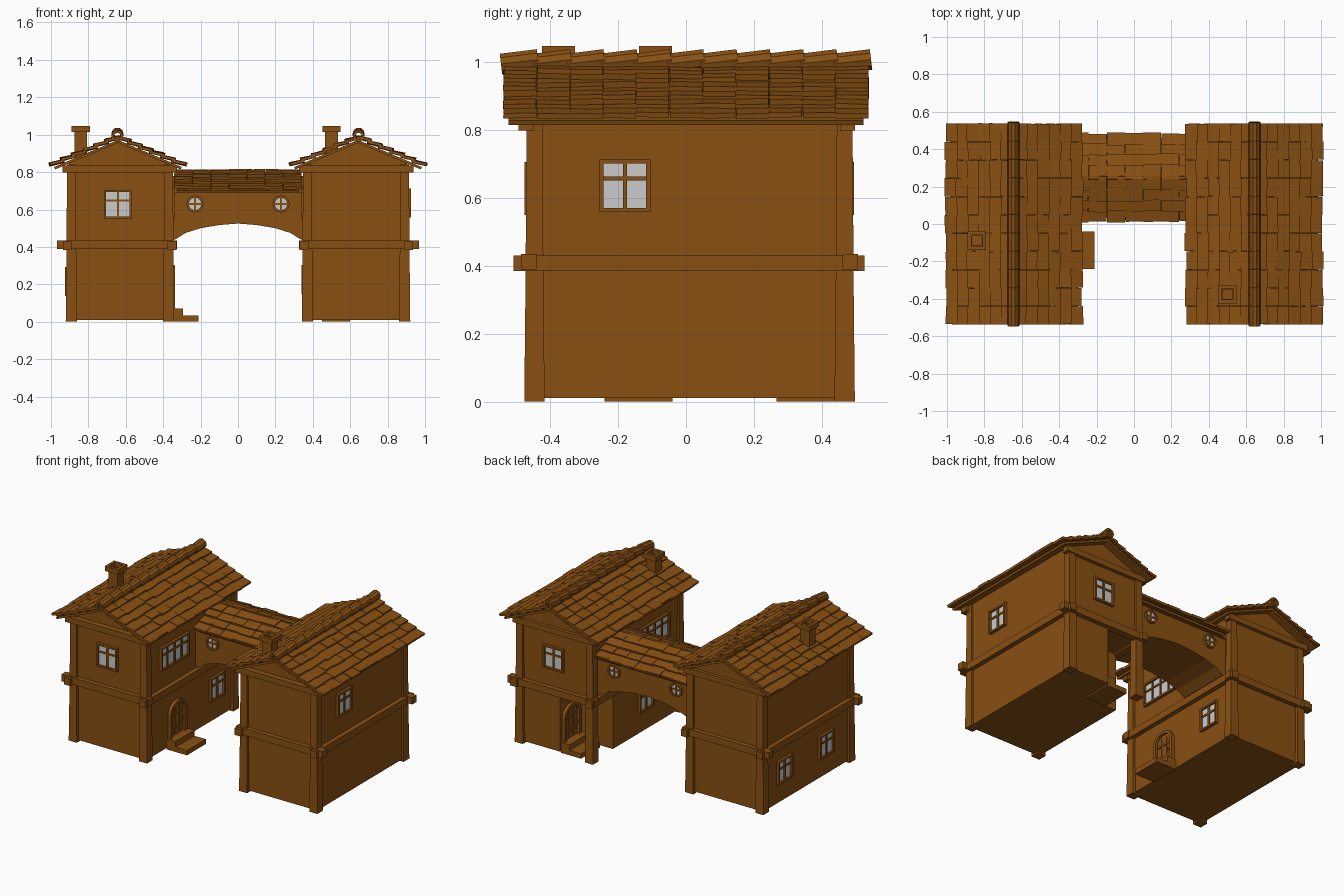
import bpy, bmesh, random
from math import sin, cos, pi, radians, tan
from mathutils import Matrix as Mx, Vector

if "Cube" in bpy.data.objects:
    bpy.data.objects.remove(bpy.data.objects["Cube"])

random.seed(4)
I = Mx.Identity(4)
brown = bpy.data.materials.new("brown")
brown.diffuse_color = (0.25, 0.08, 0.006, 1)
brown.use_nodes = True
brown.node_tree.nodes["Principled BSDF"].inputs["Base Color"].default_value = brown.diffuse_color

def T(x, y, z): return Mx.Translation((x, y, z))
def R(deg, axis): return Mx.Rotation(radians(deg), 4, axis)
FRONT = R(90, 'X')          # profile (x, z), extruded along -y

class Part:
    """Collects simple solids into one named object."""
    def __init__(self):
        self.bm = bmesh.new()

    def box(self, x0, x1, y0, y1, z0, z1, M=I, taper=1.0):
        cx, cy = (x0 + x1) / 2, (y0 + y1) / 2
        g = bmesh.ops.create_cube(self.bm, size=1)
        for v in g['verts']:
            k = taper if v.co.z > 0 else 1
            v.co = M @ Vector((cx + v.co.x * (x1 - x0) * k, cy + v.co.y * (y1 - y0) * k,
                               z0 + (v.co.z + .5) * (z1 - z0)))

    def prism(self, pts, a, b, M=I):
        lo = [self.bm.verts.new(M @ Vector((u, v, a))) for u, v in pts]
        hi = [self.bm.verts.new(M @ Vector((u, v, b))) for u, v in pts]
        self.bm.faces.new(lo)
        self.bm.faces.new(hi)
        n = len(pts)
        for i in range(n):
            j = (i + 1) % n
            self.bm.faces.new((lo[i], lo[j], hi[j], hi[i]))

    def ring(self, r0, r1, z0, z1, M=I, segs=12, sweep=2 * pi, start=0):
        full = sweep > 6.28
        rows = []
        for i in range(segs if full else segs + 1):
            a = start + sweep * i / segs
            rows.append([self.bm.verts.new(M @ Vector((r * cos(a), r * sin(a), z)))
                         for r, z in ((r1, z0), (r1, z1), (r0, z1), (r0, z0))])
        for i in range(segs):
            p, q = rows[i], rows[(i + 1) % len(rows)]
            for k in range(4):
                m = (k + 1) % 4
                self.bm.faces.new((p[k], q[k], q[m], p[m]))
        if not full:
            self.bm.faces.new(rows[0])
            self.bm.faces.new(rows[-1])

    def done(self, name, mat=brown):
        bmesh.ops.recalc_face_normals(self.bm, faces=self.bm.faces)
        me = bpy.data.meshes.new(name)
        self.bm.to_mesh(me)
        self.bm.free()
        ob = bpy.data.objects.new(name, me)
        if mat:
            me.materials.append(mat)
        bpy.context.collection.objects.link(ob)

glass, frames = Part(), Part()

def window(x, y, z, yaw, w=.15, h=.155, cols=2):
    M = T(x, y, z) @ R(yaw, 'Z')
    a, b, t = w / 2, h / 2, .012
    glass.box(-a + t, a - t, -.006, .004, -b + t, b - t, M)
    for s in (-1, 1):
        frames.box(s * a - t * (s > 0), s * a + t * (s < 0), -.02, .005, -b, b, M)
        frames.box(-a, a, -.018, .005, s * b - t * (s > 0), s * b + t * (s < 0), M)
    frames.box(-a + t, a - t, -.012, .004, .015, .027, M)
    for i in range(1, cols):
        u = -a + w * i / cols
        frames.box(u - .006, u + .006, -.014, .004, -b + t, b - t, M)

def round_window(x, y, z, yaw):
    M = T(x, y, z) @ R(yaw, 'Z') @ FRONT
    glass.ring(.001, .038, -.004, .006, M)
    frames.ring(.034, .046, -.005, .016, M)
    frames.box(-.036, .036, -.005, .005, 0, .011, M)
    frames.box(-.005, .005, -.036, .036, 0, .011, M)

def door(name, x, y, yaw, z=.07):
    M = T(x, y, z) @ R(yaw, 'Z')
    p, r, h = Part(), .065, .16
    arch = [(r * cos(pi * i / 8), h + .8 * r * sin(pi * i / 8)) for i in range(9)]
    p.prism([(-r, 0), (r, 0)] + arch, -.003, .006, M @ FRONT)
    for s in (-1, 1):
        p.box(s * .075 - .011, s * .075 + .011, -.022, .005, 0, h, M)
        p.box(s * .022 - .002, s * .022 + .002, -.01, 0, .01, h + .03, M)
    p.ring(.064, .086, -.005, .022, M @ T(0, 0, h) @ Mx.Diagonal((1, 1, .8, 1)) @ FRONT,
           segs=8, sweep=pi)
    p.box(-.055, .055, -.012, 0, .045, .06, M)
    p.box(-.055, .055, -.012, 0, .135, .15, M)
    p.box(.038, .05, -.022, 0, .085, .1, M)
    # two steps in front of the door
    s = Part()
    s.box(-.1, .1, -.065, 0, -z, 0, M)
    s.box(-.1, .1, -.15, -.06, -z, -z + .032, M)
    p.done(name)
    s.done(name + "_steps")

def tiled_slope(p, origin, yaw, angle, length, along, cols, rows):
    M = T(*origin) @ R(yaw, 'Z') @ R(angle, 'Y')   # local x runs down the slope
    p.box(0, length - .015, -along / 2 + .015, along / 2 - .015, -.014, 0, M)
    w, d = along / cols, length / rows
    rnd = random.uniform
    for r in range(rows):
        for c in range(cols):
            K = M @ T(r * d - .012, -along / 2 + (c + .5) * w, rnd(0, .004)) \
                @ R(rnd(-1.5, 1.5), 'Z') @ R(-10 + rnd(-2, 2), 'Y') @ R(rnd(-2, 2), 'X')
            p.box(0, d + .014 + rnd(-.004, .006), -w * .495, w * .495, 0, .015, K)

Y0, Y1 = -.455, .475
for side, s in (("left", -1), ("right", 1)):
    xi, xo = s * .36, s * .904
    cx = s * .632
    # walls: lower storey (the right one has a corner porch) and gabled upper storey
    p = Part()
    foot = [(xi, Y0), (xo, Y0), (xo, Y1)]
    foot += [(xi, Y1)] if s < 0 else [(.6, Y1), (.6, .26), (.36, .26)]
    p.prism(foot, .01, .41)
    p.prism([(xi, .395), (xo, .395), (xo, .85), (s * .642, .963), (xi, .85)], -Y1, -Y0, FRONT)
    p.done(side + "_house_walls")
    # tapered corner posts, two storeys
    p = Part()
    for x in (s * .371, s * .891):
        for y in (-.446, .467):
            p.box(x - .03, x + .03, y - .03, y + .03, 0, .4, taper=.86)
            p.box(x - .026, x + .026, y - .026, y + .026, .42, .84, taper=.88)
    p.done(side + "_corner_posts")
    # floor band and wall plates
    p = Part()
    a, b = sorted((s * .325, s * .968))
    for y in (-.463, .483):
        p.box(a, b, y - .023, y + .023, .388, .434)
        p.box(cx - .305, cx + .305, y - .03, y + .015, .797, .835)
    for x in (s * .353, s * .912):
        p.box(x - .023, x + .023, -.507, .525, .384, .43)
    p.done(side + "_timber_bands")
    # tiled roof
    p = Part()
    for yaw in (0, 180):
        tiled_slope(p, (s * .642, 0, .972), yaw, 23, .386, 1.075, 11, 6)
    p.done(side + "_roof_tiles")
    p = Part()
    for i in range(11):
        M = T(s * .645, -.49 + i * .098, 1.0) @ R(90 + 7, 'X')
        p.ring(.017, .032, -.055, .055, M, segs=10)
    p.done(side + "_ridge_caps")
    # chimney with hollow cap
    x, y = (-.84, -.09) if s < 0 else (.5, -.375)
    p = Part()
    q = 2 ** .5
    p.box(x - .034, x + .034, y - .034, y + .034, .84, 1.0)
    p.ring(.026 * q, .034 * q, .99, 1.02, T(x, y, 0), segs=4, start=pi / 4)
    p.ring(.03 * q, .049 * q, 1.015, 1.047, T(x, y, 0), segs=4, start=pi / 4)
    p.done(side + "_chimney")

# bridge body with arched underside
p = Part()
half = [(.37, .43), (.335, .44), (.28, .475), (.2, .5), (.1, .517)]
arch = half + [(0, .525)] + [(-x, z) for x, z in reversed(half)]
p.prism(arch + [(-.37, .72), (.37, .72)], -.425, -.065, FRONT)
p.prism([(.065, .715), (.425, .715), (.245, .78)], -.37, .37,
        Mx(((0, 0, 1, 0), (1, 0, 0, 0), (0, 1, 0, 0), (0, 0, 0, 1))))
for y in (.062, .428):
    p.box(-.36, .36, y - .012, y + .012, .69, .715)
p.done("bridge_walls")
p = Part()
for yaw in (-90, 90):
    tiled_slope(p, (0, .247, .793), yaw, 23, .246, .68, 7, 4)
p.done("bridge_roof_tiles")
for x in (-.23, .23):
    round_window(x, .065, .63, 0)
    round_window(x, .425, .63, 180)

# windows: front, outer sides, inner sides, back
window(-.642, Y0, .627, 0)
window(.904, -.18, .635, 90)
window(-.904, .26, .215, -90)
window(-.904, -.18, .215, -90)
window(-.36, -.17, .63, 90, w=.3, cols=4)
window(-.36, .28, .225, 90)
window(.36, -.17, .63, -90, w=.3, cols=4)
window(.36, -.08, .225, -90)
window(.642, Y1, .627, 180)
door("left_door", -.36, -.14, 90)
door("porch_door", .6, .367, -90)

frames.done("window_frames")
glass.done("window_glass", None)
